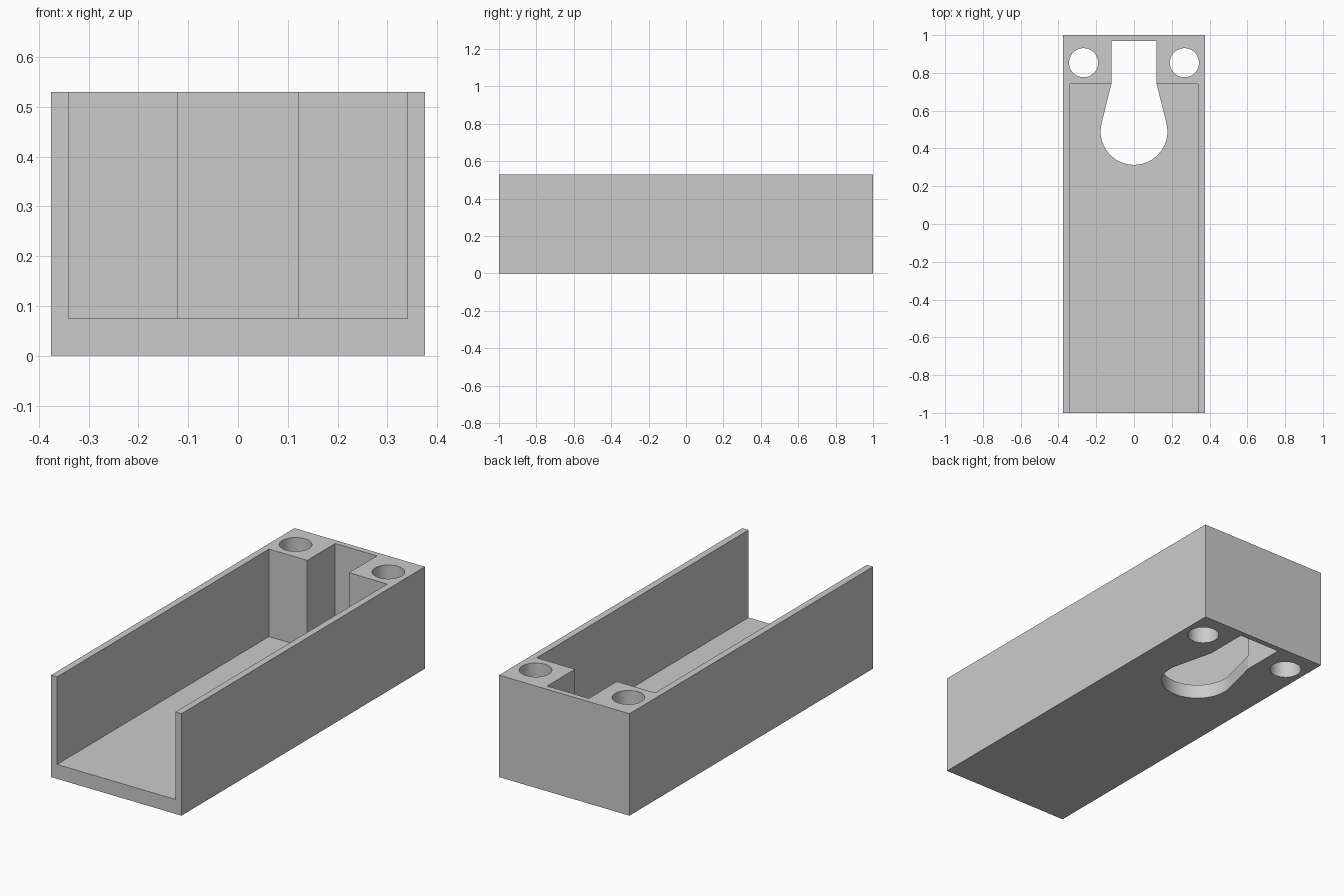
import bpy
import bmesh
from math import sin, cos, pi, atan2, acos, hypot, radians

HALF_W, HALF_L, HEIGHT = 0.375, 1.0, 0.53
FLOOR, INNER = 0.075, 0.34
BLOCK_Y, SLOT_Y, SLOT_X = 0.74, 0.97, 0.12

cube = bpy.data.objects.get("Cube")
if cube:
    bpy.data.objects.remove(cube, do_unlink=True)

grey = bpy.data.materials.new("light_grey")
grey.use_nodes = True
colour = (0.6, 0.6, 0.6, 1)
grey.diffuse_color = colour
grey.node_tree.nodes["Principled BSDF"].inputs["Base Color"].default_value = colour


def prism(name, outline, z0, z1):
    """Extrude a counter-clockwise xy outline from z0 to z1."""
    bm = bmesh.new()
    base = bm.faces.new([bm.verts.new((x, y, z0)) for x, y in outline])
    top = bmesh.ops.extrude_face_region(bm, geom=[base], use_keep_orig=True)["geom"]
    for v in top:
        if isinstance(v, bmesh.types.BMVert):
            v.co.z = z1
    bmesh.ops.recalc_face_normals(bm, faces=bm.faces)
    mesh = bpy.data.meshes.new(name)
    bm.to_mesh(mesh)
    bm.free()
    mesh.materials.append(grey)
    obj = bpy.data.objects.new(name, mesh)
    bpy.context.collection.objects.link(obj)
    return obj


def rect(x, y0, y1):
    return [(-x, y0), (x, y0), (x, y1), (-x, y1)]


def arc(cx, cy, r, a0, a1, n):
    return [(cx + r * cos(a0 + (a1 - a0) * i / n),
             cy + r * sin(a0 + (a1 - a0) * i / n)) for i in range(n + 1)]


def cut(target, cutter):
    mod = target.modifiers.new("cut", "BOOLEAN")
    mod.operation = "DIFFERENCE"
    mod.solver = "EXACT"
    mod.object = cutter
    bpy.context.view_layer.objects.active = target
    bpy.ops.object.modifier_apply(modifier=mod.name)
    bpy.data.objects.remove(cutter, do_unlink=True)


# Solid housing
housing = prism("housing", rect(HALF_W, -HALF_L, HALF_L), 0, HEIGHT)

# Open-ended channel in front of the rear block
cut(housing, prism("channel_cutter", rect(INNER, -1.2, BLOCK_Y), FLOOR, 1))

# Keyhole: rear slot flaring along tangents to a round front end
cy, r = 0.49, 0.177
dy = BLOCK_Y - cy
tangent = atan2(dy, SLOT_X) - acos(r / hypot(SLOT_X, dy))
keyhole = [(SLOT_X, BLOCK_Y), (SLOT_X, SLOT_Y), (-SLOT_X, SLOT_Y), (-SLOT_X, BLOCK_Y)]
keyhole += arc(0, cy, r, pi - tangent, 2 * pi + tangent, 32)
cut(housing, prism("keyhole_cutter", keyhole, -0.2, 1))

# Screw holes through both rear corner posts
for side in (-1, 1):
    ring = arc(side * 0.267, 0.854, 0.077, 0, 2 * pi, 48)[:-1]
    cut(housing, prism("screw_hole_cutter", ring, -0.2, 1))

# Smooth the round walls, keep the corners crisp
bpy.ops.object.select_all(action="DESELECT")
housing.select_set(True)
bpy.context.view_layer.objects.active = housing
bpy.ops.object.shade_smooth_by_angle(angle=radians(10))
